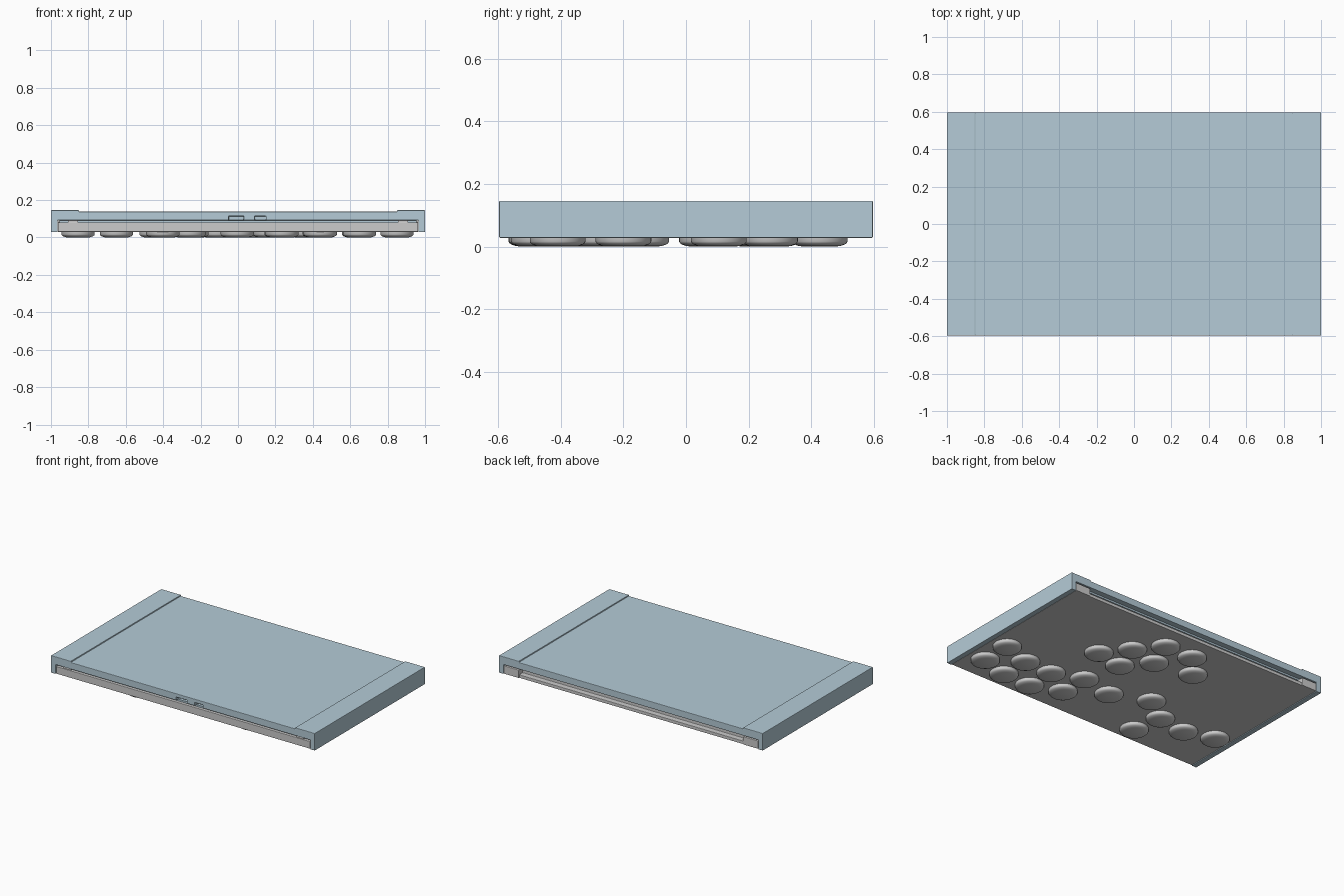
import bpy, bmesh, math
from mathutils import Vector

if "Cube" in bpy.data.objects:
    bpy.data.objects.remove(bpy.data.objects["Cube"])

blue = bpy.data.materials.new("pale_blue")
blue.diffuse_color = (0.46, 0.60, 0.68, 1)
blue.use_nodes = True
blue.node_tree.nodes["Principled BSDF"].inputs["Base Color"].default_value = blue.diffuse_color


def link(name, bm, mat=None):
    bmesh.ops.recalc_face_normals(bm, faces=bm.faces)
    me = bpy.data.meshes.new(name)
    bm.to_mesh(me)
    bm.free()
    ob = bpy.data.objects.new(name, me)
    bpy.context.collection.objects.link(ob)
    if mat:
        me.materials.append(mat)
    return ob


def extrude(name, pts, vec, mat=None):
    bm = bmesh.new()
    face = bm.faces.new([bm.verts.new(p) for p in pts])
    res = bmesh.ops.extrude_face_region(bm, geom=[face])
    verts = [g for g in res["geom"] if isinstance(g, bmesh.types.BMVert)]
    bmesh.ops.translate(bm, verts=verts, vec=vec)
    return link(name, bm, mat)


def box(name, x0, x1, y0, y1, z0, z1, mat=None):
    pts = [(x0, y0, z0), (x1, y0, z0), (x1, y1, z0), (x0, y1, z0)]
    return extrude(name, pts, Vector((0, 0, z1 - z0)), mat)


def bevel(ob, width, seg=2):
    m = ob.modifiers.new("bevel", "BEVEL")
    m.width = width
    m.segments = seg
    m.limit_method = "ANGLE"
    m.angle_limit = math.radians(40)


# Sleeve cover: channel section with a shallow recess across the top
half = [(0.85, 0.138), (0.85, 0.146), (1.0, 0.146), (1.0, 0.028), (0.965, 0.028), (0.965, 0.092)]
section = half + [(-x, z) for x, z in reversed(half)]
cover = extrude("sleeve_cover", [(x, -0.597, z) for x, z in section], Vector((0, 1.194, 0)), blue)

# Port notches in the front lip
for i, (x0, x1) in enumerate([(-0.05, 0.03), (0.09, 0.15)]):
    cutter = box(f"notch_cutter_{i}", x0, x1, -0.65, -0.56, 0.08, 0.114)
    cutter.hide_render = True
    cutter.hide_set(True)
    m = cover.modifiers.new("notch", "BOOLEAN")
    m.operation = "DIFFERENCE"
    m.solver = "EXACT"
    m.object = cutter
bevel(cover, 0.003)

# Controller body with a stepped rear lip
side = [(-0.595, 0.03), (0.592, 0.03), (0.592, 0.052), (0.555, 0.052), (0.555, 0.08), (-0.595, 0.08)]
body = extrude("controller_body", [(-0.963, y, z) for y, z in side], Vector((1.926, 0, 0)))
bevel(body, 0.003)

# Inner panel filling the gap under the cover
box("inner_panel", -0.955, 0.955, -0.575, 0.56, 0.08, 0.092, blue)

# Rear corner blocks and small front latches
for s, word in ((1, "right"), (-1, "left")):
    x0, x1 = sorted((s * 0.85, s * 0.963))
    bevel(box(f"rear_block_{word}", x0, x1, 0.5, 0.597, 0.03, 0.085), 0.004)
    x0, x1 = sorted((s * 0.855, s * 0.91))
    box(f"front_latch_{word}", x0, x1, -0.59, -0.56, 0.079, 0.09)

# Downward facing push button, lathed once and reused
profile = [(0.089, 0.034), (0.089, 0.016), (0.086, 0.011), (0.081, 0.007), (0.073, 0.004), (0.064, 0.001), (0.0, 0.0)]
SIDES = 40
bm = bmesh.new()
rings = []
for r, z in profile[:-1]:
    rings.append([bm.verts.new((r * math.cos(a), r * math.sin(a), z))
                  for a in (2 * math.pi * k / SIDES for k in range(SIDES))])
for lo, hi in zip(rings, rings[1:]):
    for k in range(SIDES):
        n = (k + 1) % SIDES
        bm.faces.new((lo[k], lo[n], hi[n], hi[k]))
bm.faces.new(rings[0])
tip = bm.verts.new((0, 0, 0))
for k in range(SIDES):
    bm.faces.new((rings[-1][k], rings[-1][(k + 1) % SIDES], tip))
button = link("button_0", bm)
bpy.context.view_layer.objects.active = button
button.select_set(True)
bpy.ops.object.shade_smooth_by_angle(angle=math.radians(45))

# Button layout on the underside
layout = [(0.85, -0.20), (0.85, -0.41), (0.645, -0.27), (0.65, -0.47), (0.44, -0.475),
          (0.435, -0.275), (0.235, -0.40), (0.23, -0.20), (0.37, 0.105), (0.238, 0.268),
          (0.104, 0.427), (-0.108, 0.427), (0.17, 0.067), (0.031, 0.23), (-0.246, 0.27),
          (-0.004, -0.245), (-0.26, -0.143), (-0.438, -0.27), (-0.402, -0.478),
          (-0.65, -0.302), (-0.855, -0.244)]
button.location = (*layout[0], 0)
for i, (x, y) in enumerate(layout[1:], 1):
    dup = button.copy()
    dup.name = f"button_{i}"
    dup.location = (x, y, 0)
    bpy.context.collection.objects.link(dup)
